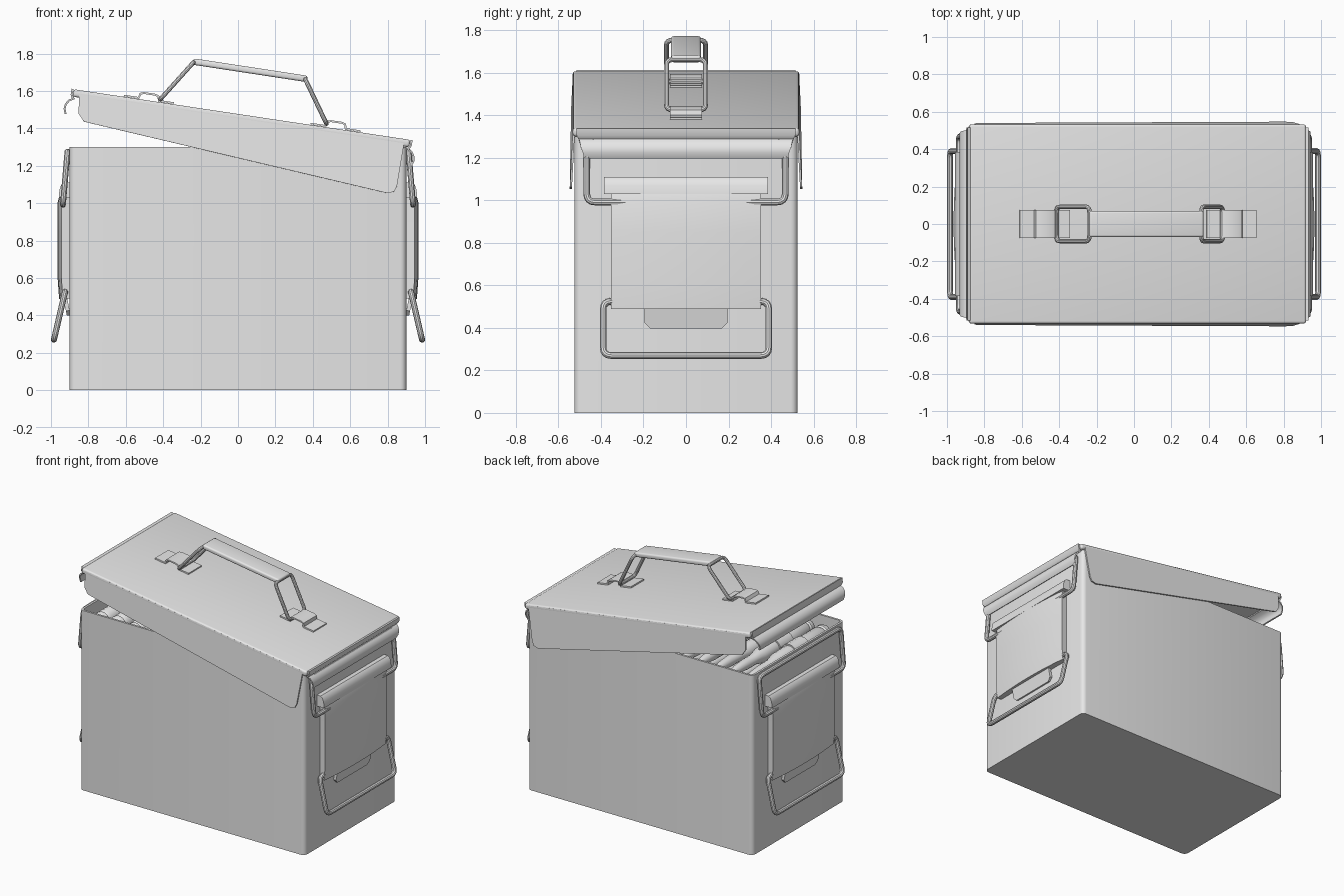
import bpy, bmesh, math
from mathutils import Vector

if "Cube" in bpy.data.objects:
    bpy.data.objects.remove(bpy.data.objects["Cube"])

grey = bpy.data.materials.new("painted_grey_metal")
grey.diffuse_color = (0.8, 0.8, 0.8, 1)
grey.use_nodes = True
grey.node_tree.nodes["Principled BSDF"].inputs["Base Color"].default_value = grey.diffuse_color

TILT = math.radians(8.55)          # lid slope, high at -x


def lid(x, z):
    """Lid-local (x along the lid, z above its top) to world x, z."""
    return (0.0215 + x * math.cos(TILT) + z * math.sin(TILT),
            1.4735 - x * math.sin(TILT) + z * math.cos(TILT))


def add(name, bm, thick=0):
    bmesh.ops.recalc_face_normals(bm, faces=bm.faces)
    me = bpy.data.meshes.new(name)
    bm.to_mesh(me)
    bm.free()
    ob = bpy.data.objects.new(name, me)
    bpy.context.collection.objects.link(ob)
    me.materials.append(grey)
    if thick:
        m = ob.modifiers.new("thickness", 'SOLIDIFY')
        m.thickness, m.offset, m.use_even_offset = thick, 0, True
    return ob


def grid(name, rows, thick=0, closed=False):
    """Skin rows of points with quads."""
    bm = bmesh.new()
    vs = [[bm.verts.new(p) for p in r] for r in rows]
    for a, b in zip(vs, vs[1:]):
        n = len(a)
        for i in range(n if closed else n - 1):
            j = (i + 1) % n
            bm.faces.new((a[i], a[j], b[j], b[i]))
    if closed:
        bm.faces.new(vs[0])
        bm.faces.new(vs[-1])
    return add(name, bm, thick)


def plate(name, pts, thick):
    bm = bmesh.new()
    bm.faces.new([bm.verts.new(p) for p in pts])
    return add(name, bm, thick)


def box(name, size, loc, bevel=0, tilt=0):
    bm = bmesh.new()
    bmesh.ops.create_cube(bm, size=1)
    bmesh.ops.scale(bm, vec=size, verts=bm.verts)
    if bevel:
        bmesh.ops.bevel(bm, geom=bm.edges[:], offset=bevel, segments=4,
                        profile=0.5, affect='EDGES')
    ob = add(name, bm)
    ob.location, ob.rotation_euler.y = loc, tilt
    return ob


def wire(name, pts, r=0.016, fillet=0.04):
    """Closed bent wire with rounded corners."""
    pts = [Vector(p) for p in pts]
    path = []
    for i, p in enumerate(pts):
        a = p + (pts[i - 1] - p).normalized() * fillet
        b = p + (pts[(i + 1) % len(pts)] - p).normalized() * fillet
        for k in range(5):
            t = k / 4
            path.append(a * (1 - t) ** 2 + p * 2 * t * (1 - t) + b * t * t)
    cu = bpy.data.curves.new(name, 'CURVE')
    cu.dimensions, cu.bevel_depth, cu.bevel_resolution = '3D', r, 3
    sp = cu.splines.new('POLY')
    sp.points.add(len(path) - 1)
    for q, p in zip(sp.points, path):
        q.co = (*p, 1)
    sp.use_cyclic_u = True
    cu.materials.append(grey)
    ob = bpy.data.objects.new(name, cu)
    bpy.context.collection.objects.link(ob)


def loop(name, x0, z0, x1, z1, hw, **kw):
    wire(name, [(x0, -hw, z0), (x0, hw, z0), (x1, hw, z1), (x1, -hw, z1)], **kw)


# Open-topped box with rounded upright corners
bm = bmesh.new()
bmesh.ops.create_cube(bm, size=1)
bmesh.ops.scale(bm, vec=(1.785, 1.035, 1.29), verts=bm.verts)
bmesh.ops.translate(bm, vec=(0, 0, 0.6525), verts=bm.verts)
upright = [e for e in bm.edges if abs(e.verts[0].co.z - e.verts[1].co.z) > 1]
bmesh.ops.bevel(bm, geom=upright, offset=0.025, segments=4, profile=0.5, affect='EDGES')
top = [f for f in bm.faces if min(v.co.z for v in f.verts) > 1.2]
bmesh.ops.delete(bm, geom=top, context='FACES_ONLY')
for v in bm.verts:
    if v.co.z > 1:
        v.co.z = 1.3
add("box_body", bm, 0.015)

# Linked rounds lying across the box: (y, radius) outline, nose to +y
ROUND = [(-.46, .05), (-.44, .06), (-.42, .06), (-.41, .05), (-.39, .06), (-.2, .058),
         (-.2, .066), (-.05, .066), (-.05, .056), (.1, .054), (.17, .037), (.26, .037),
         (.36, .03), (.44, .015), (.47, .004)]
for layer, (z, shift) in enumerate(((1.215, 0), (1.1, 0.065))):
    for i in range(13 - layer):
        x = -0.79 + i * 0.1315 + shift
        zz = z + 0.008 * math.sin(i * 2.3)
        ring = [2 * math.pi * k / 14 for k in range(14)]
        grid("cartridge", [[(x + r * math.cos(a), y, zz + r * math.sin(a)) for a in ring]
                           for y, r in ROUND], closed=True)

# Lid top
x, z = lid(0, -0.02)
box("lid_top", (1.82, 1.066, 0.04), (x, 0, z), 0.014, TILT)

SKIRT = [(-.848, 1.595), (.885, 1.335), (.885, 1.30), (.85, 1.09), (.835, 1.062),
         (.80, 1.053), (-.80, 1.43), (-.825, 1.437), (-.853, 1.48), (-.85, 1.55)]
LIP = [(.902, -.01, .515), (.917, -.005, .515), (.917, -.03, .515), (.904, -.05, .505),
       (.925, -.062, .50), (.94, -.085, .495), (.943, -.11, .485), (.933, -.137, .48)]
BRACKET = [(-.135, .006), (-.055, .006), (-.048, .03), (-.03, .036), (.03, .036),
           (.048, .03), (.055, .006), (.135, .006)]

for s in (1, -1):
    side = "right" if s > 0 else "left"

    # Side skirts of the lid, flaring slightly outwards
    plate("lid_skirt_" + ("back" if s > 0 else "front"),
          [(x, s * (0.527 + 0.05 * max(0, 1.4735 - 0.15 * x - z)), z) for x, z in SKIRT], 0.01)

    # Hooked end lips of the lid
    rows = []
    for x, z, hw in LIP:
        wx, wz = lid(s * x, z)
        rows.append([(wx, -hw, wz), (wx, hw, wz)])
    grid("lid_lip_" + side, rows, 0.01)

    # Raised brackets that hold the carrying handle
    rows = []
    for x, z in BRACKET:
        wx, wz = lid(s * 0.505 + x, z)
        rows.append([(wx, -.075, wz), (wx, .075, wz)])
    grid("handle_bracket_" + side, rows, 0.01)

    # Latch: bowed plate, lower tab and hinge roll
    ys = [-.35 + .07 * i for i in range(11)]
    grid("latch_plate_" + side,
         [[(s * (.937 + dx - .02 * (y / .35) ** 2), y, z) for y in ys]
          for z, dx in ((1.04, -.01), (1.0, 0), (.85, 0), (.6, 0), (.49, -.008))], 0.055)
    plate("latch_tab_" + side,
          [(s * (.905 + (z - .4) * .2), y, z) for y, z in
           ((-.195, .51), (-.195, .425), (-.17, .40), (.17, .40), (.195, .425), (.195, .51))], 0.02)
    roll = [(.89, 1.11), (.93, 1.11), (.945, 1.098), (.955, 1.07), (.958, 1.03), (.89, 1.03)]
    grid("latch_roll_" + side, [[(s * x, y, z) for x, z in roll] for y in (-.385, .385)],
         closed=True)

    # Upper locking wire and lower pull wire
    loop("latch_wire_" + side, s * .912, 1.275, s * .936, .992, .467)
    loop("pull_wire_" + side, s * .925, .525, s * .984, .27, .39)

# Carrying handle: flat grip on two wire loops
a, b = Vector((-.24, 0, 1.757)), Vector((.37, 0, 1.664))
box("handle_grip", ((b - a).length, 0.14, 0.034), (a + b) / 2, 0.012,
    math.atan2(a.z - b.z, b.x - a.x))
loop("handle_wire_left", -.415, 1.556, -.238, 1.753, .092, r=.012, fillet=.03)
loop("handle_wire_right", .473, 1.425, .36, 1.662, .092, r=.012, fillet=.03)

# Bake modifiers and curves, then smooth the shading
bpy.ops.object.select_all(action='SELECT')
bpy.context.view_layer.objects.active = bpy.data.objects["box_body"]
bpy.ops.object.convert(target='MESH')
bpy.ops.object.shade_smooth_by_angle(angle=math.radians(35))
